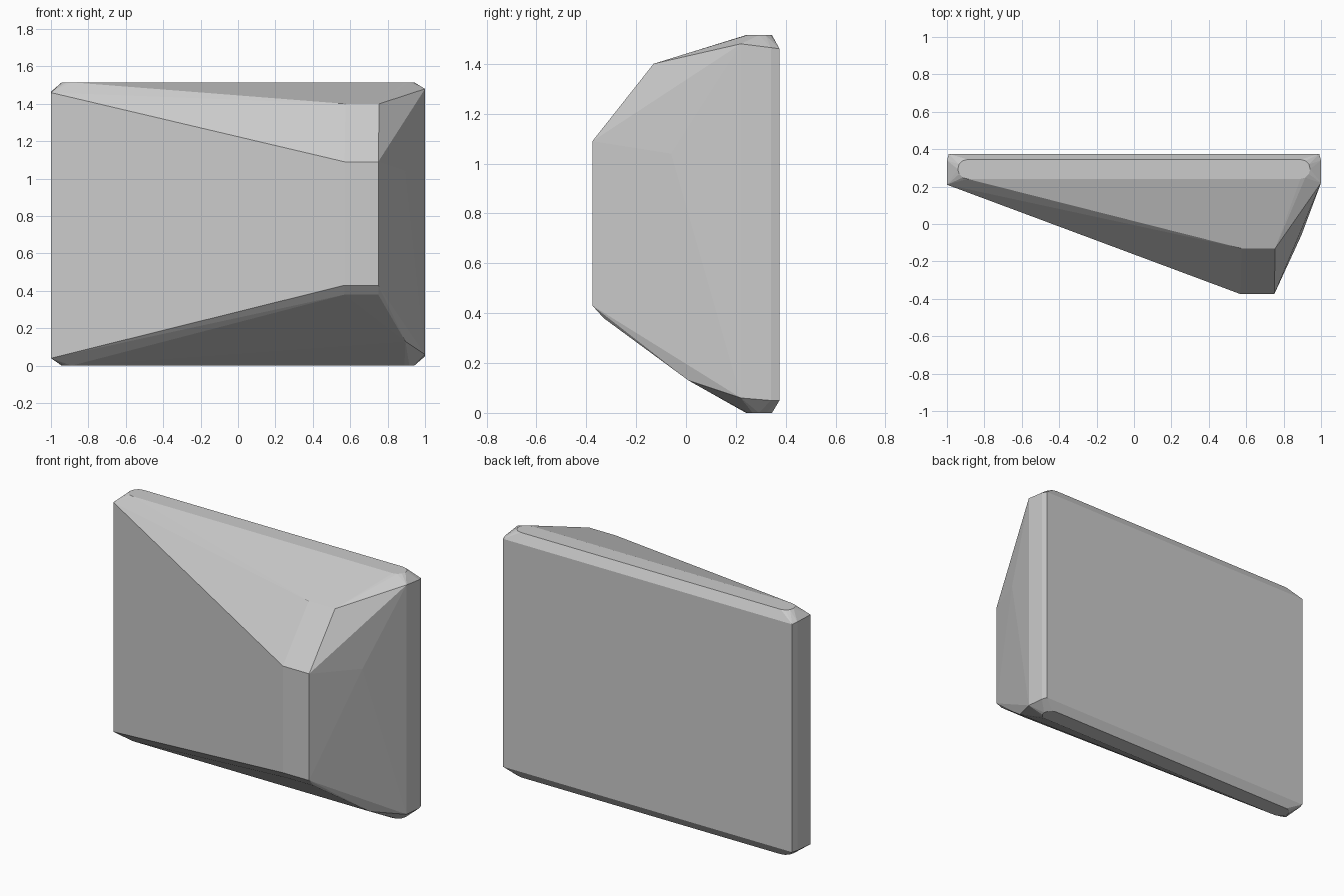
import bpy, bmesh, math

cube = bpy.data.objects.get("Cube")
if cube:
    bpy.data.objects.remove(cube, do_unlink=True)

HEIGHT = 1.515

stone = bpy.data.materials.new("light grey")
stone.use_nodes = True
colour = (0.6, 0.6, 0.6, 1)
stone.diffuse_color = colour
stone.node_tree.nodes["Principled BSDF"].inputs["Base Color"].default_value = colour


def rounded_strip(z, half_length=0.89, radius=0.052, y=0.293, steps=6):
    """Points of a long flat strip with half-round ends."""
    pts = []
    for side in (-1, 1):
        for i in range(steps + 1):
            a = math.pi * (i / steps - 0.5)
            pts.append((side * (half_length + radius * math.cos(a)),
                        y + radius * math.sin(a), z))
    return pts


# Narrow top and bottom strips
points = rounded_strip(HEIGHT) + rounded_strip(0)

# Flat back and the two narrow ends
for x in (-1, 1):
    points += [(0.99 * x, 0.375, z) for z in (0.05, 1.46)]
    points += [(x, 0.34, z) for z in (0.05, 1.465)]
points += [(-1, 0.21, z) for z in (0.04, 1.46)]
points += [(1, 0.22, z) for z in (0.06, 1.48)]

# Protruding front ridge with sloping shoulders
for x in (0.57, 0.75):
    points += [(x, -0.375, z) for z in (0.43, 1.09)]
    points.append((x, -0.33, 0.38))
    points.append((x + 0.005, -0.13, 1.40))

# Bulge on the steep flank
points += [(0.895, -0.06, 1.04), (0.895, 0.01, 0.13)]

# Wrap the outline points into one faceted block
bm = bmesh.new()
for p in points:
    bm.verts.new(p)
hull = bmesh.ops.convex_hull(bm, input=bm.verts)
loose = {g for g in hull["geom_interior"] + hull["geom_unused"]
         if isinstance(g, bmesh.types.BMVert)}
bmesh.ops.delete(bm, geom=list(loose), context="VERTS")
bmesh.ops.dissolve_limit(bm, angle_limit=math.radians(0.5), verts=bm.verts, edges=bm.edges)
bmesh.ops.recalc_face_normals(bm, faces=bm.faces)

mesh = bpy.data.meshes.new("stone_block")
bm.to_mesh(mesh)
bm.free()
mesh.materials.append(stone)
block = bpy.data.objects.new("stone_block", mesh)
bpy.context.collection.objects.link(block)
